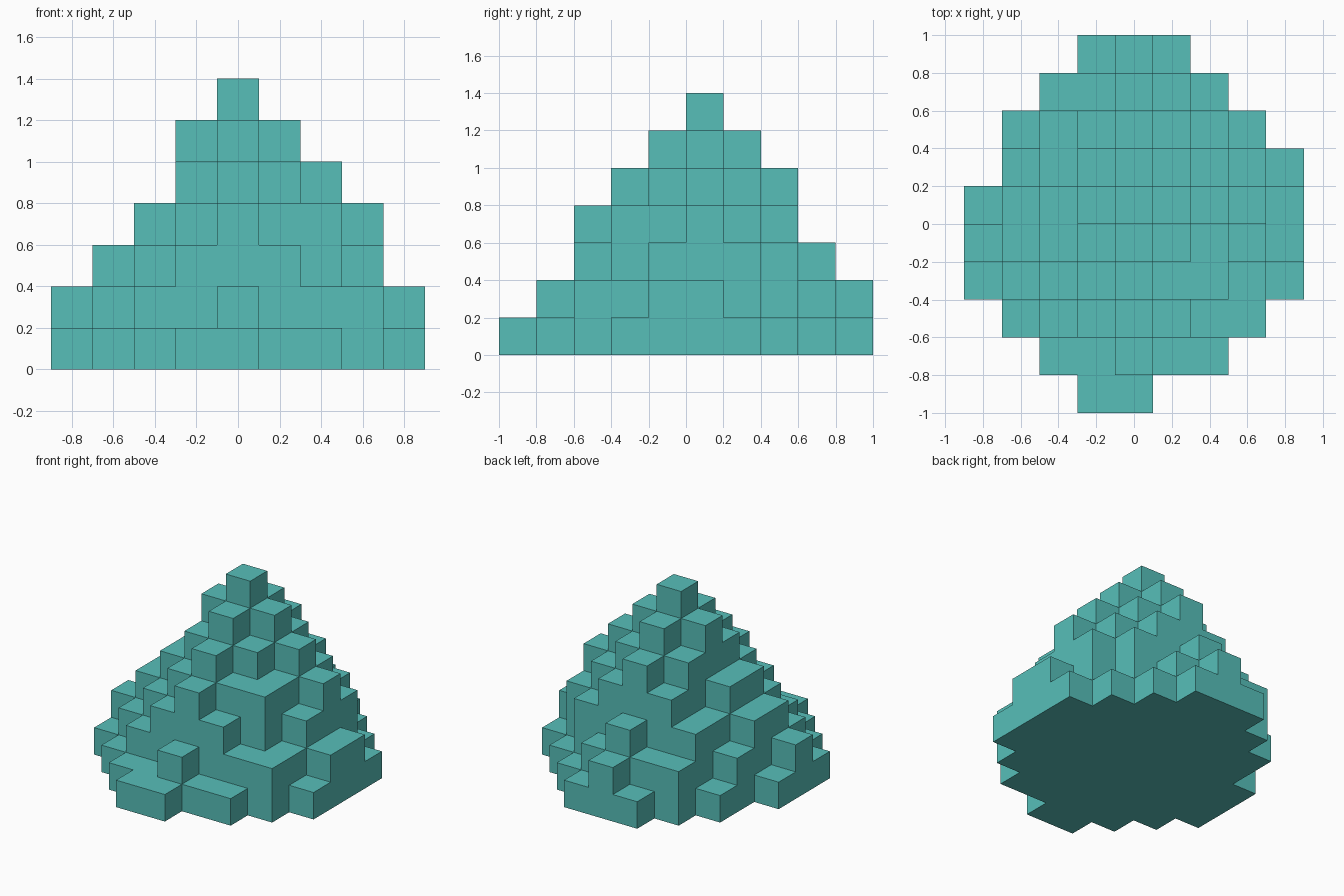
import bpy
import bmesh
from mathutils import Vector

cube = bpy.data.objects.get("Cube")
if cube:
    bpy.data.objects.remove(cube, do_unlink=True)

# Height of each block column, rows from front to back, "." is empty
ROWS = (
    "...11....",
    "..11211..",
    ".1234322.",
    "123454421",
    "234565432",
    "134676542",
    ".2356543.",
    ".1345431.",
    "..22321..",
    "...121...",
)
BLOCK = 0.2
# The sixth-from-last row reaches one block further to the left side
ROWS = tuple(r[:-1] + "1" if i == 6 else r for i, r in enumerate(ROWS))


def filled(x, y, z):
    """True where a block of the hill stands."""
    if not (0 <= y < len(ROWS) and 0 <= x < len(ROWS[0]) and z >= 0):
        return False
    cell = ROWS[y][x]
    return cell != "." and z < int(cell)


def add_face(bm, centre, normal):
    """One square side of a block, wound to face outward."""
    u = Vector((normal.y, normal.z, normal.x))
    v = normal.cross(u)
    corners = (-u - v, u - v, u + v, v - u)
    bm.faces.new([bm.verts.new(centre + (normal + c) * BLOCK / 2) for c in corners])


# Stepped hill: only the exposed block sides
bm = bmesh.new()
directions = [Vector(s * (k == axis) for k in range(3)) for axis in range(3) for s in (-1, 1)]
width, depth = len(ROWS[0]), len(ROWS)
for y, row in enumerate(ROWS):
    for x, cell in enumerate(row):
        for z in range(0 if cell == "." else int(cell)):
            centre = Vector((x + 0.5 - width / 2, y + 0.5 - depth / 2, z + 0.5)) * BLOCK
            for d in directions:
                if not filled(x + int(d.x), y + int(d.y), z + int(d.z)):
                    add_face(bm, centre, d)
bmesh.ops.remove_doubles(bm, verts=bm.verts, dist=0.001)

mesh = bpy.data.meshes.new("stepped_hill")
bm.to_mesh(mesh)
bm.free()
hill = bpy.data.objects.new("stepped_hill", mesh)
bpy.context.collection.objects.link(hill)

# Turquoise colour
turquoise = bpy.data.materials.new("turquoise")
turquoise.use_nodes = True
colour = (0.095, 0.52, 0.485, 1)
turquoise.diffuse_color = colour
turquoise.node_tree.nodes["Principled BSDF"].inputs["Base Color"].default_value = colour
mesh.materials.append(turquoise)
